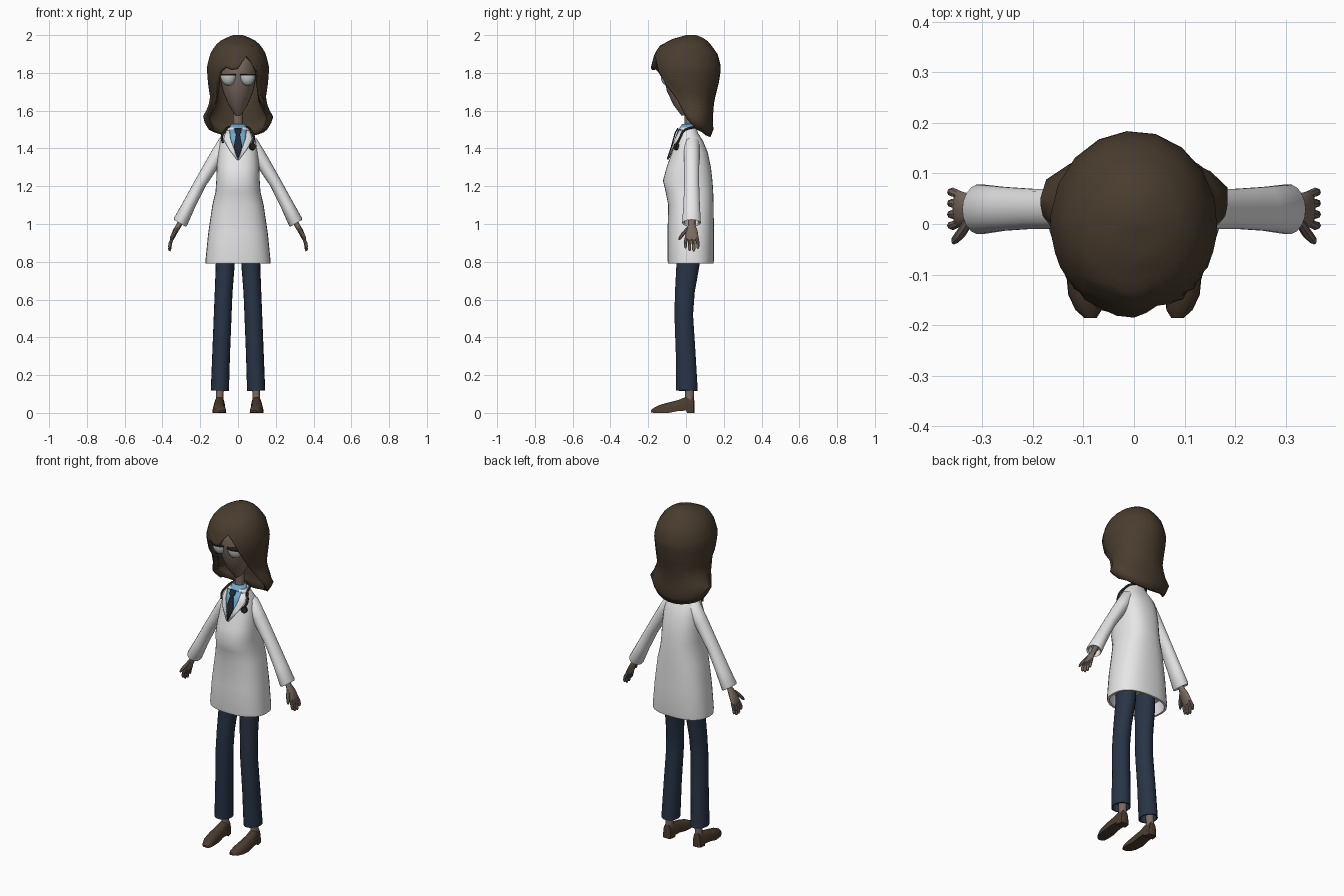
import bpy, bmesh
from math import sin, cos, pi, radians, copysign
from mathutils import Vector

if "Cube" in bpy.data.objects:
    bpy.data.objects.remove(bpy.data.objects["Cube"], do_unlink=True)


def material(name, r, g, b):
    m = bpy.data.materials.new(name)
    m.use_nodes = True
    m.diffuse_color = (r, g, b, 1)
    bsdf = next(n for n in m.node_tree.nodes if n.type == 'BSDF_PRINCIPLED')
    bsdf.inputs["Base Color"].default_value = (r, g, b, 1)
    return m


WHITE = material("coat white", .8, .8, .8)
HAIR = material("hair brown", .068, .046, .028)
SKIN = material("skin", .2, .148, .118)
NAVY = material("trouser navy", .021, .034, .06)
SHOE = material("shoe brown", .07, .045, .028)
BLUE = material("shirt blue", .16, .39, .6)
TIE = material("tie navy", .014, .02, .035)
DARK = material("dark rubber", .02, .016, .013)
LENS = material("eye grey", .58, .61, .61)
made = []


def finish(name, bm, mat):
    bmesh.ops.recalc_face_normals(bm, faces=bm.faces)
    me = bpy.data.meshes.new(name)
    bm.to_mesh(me)
    bm.free()
    me.materials.append(mat)
    ob = bpy.data.objects.new(name, me)
    bpy.context.collection.objects.link(ob)
    made.append(ob)
    return ob


def loft(name, rings, mat, closed=True, caps=(True, True)):
    """Skin a list of equal-length point rings."""
    bm = bmesh.new()
    vs = [[bm.verts.new(p) for p in r] for r in rings]
    n = len(vs[0])
    for a, b in zip(vs, vs[1:]):
        for i in range(n if closed else n - 1):
            j = (i + 1) % n
            bm.faces.new((a[i], a[j], b[j], b[i]))
    for ring, cap in zip((vs[0], vs[-1]), caps):
        if cap:
            bm.faces.new(ring)
    return finish(name, bm, mat)


def solidify(ob, thickness, offset):
    m = ob.modifiers.new("thickness", 'SOLIDIFY')
    m.thickness, m.offset = thickness, offset


def power(v, e):
    return copysign(abs(v) ** e, v)


def sections(table, n=24, e=1.0):
    """Horizontal rings from rows of height, half width, front y, back y."""
    return [[(w * power(cos(2 * pi * i / n), e),
              (f + b) / 2 + (b - f) / 2 * power(sin(2 * pi * i / n), e), z)
             for i in range(n)] for z, w, f, b in table]


def at(table, v):
    """Interpolate a table sorted by its first column."""
    for p, q in zip(table, table[1:]):
        if v <= q[0]:
            t = max(0, (v - p[0]) / (q[0] - p[0]))
            return [a + (b - a) * t for a, b in zip(p, q)]
    return table[-1]


def limb(name, rows, mat, n=14):
    """Tube through rows of x, y, z, thickness, depth radius."""
    pts = [Vector(r[:3]) for r in rows]
    d = (pts[-1] - pts[0]).normalized()
    side = d.cross(Vector((0, 1, 0))).normalized()
    deep = side.cross(d)
    return loft(name, [[p + side * r[3] * cos(2 * pi * i / n) + deep * r[4] * sin(2 * pi * i / n)
                        for i in range(n)] for p, r in zip(pts, rows)], mat)


def mirrored(rows, s):
    return [(s * r[0], *r[1:]) for r in rows]


# Coat body with a recessed hem
COAT = [(.79, .172, -.095, .145), (.81, .172, -.098, .148), (.95, .158, -.098, .148),
        (1.1, .136, -.094, .146), (1.17, .119, -.108, .144), (1.23, .115, -.122, .14),
        (1.3, .113, -.103, .132), (1.38, .106, -.074, .115), (1.44, .095, -.056, .09),
        (1.48, .075, -.046, .065), (1.51, .05, -.03, .055)]
EXP = .82
inner = [(.86, .15, -.08, .13), (.79, .16, -.083, .133)]
loft("coat_body", sections(inner + COAT, 32, EXP), WHITE)


def coat_front(x, z):
    _, w, f, b = at(COAT, z)
    c = min(abs(x) / w, .97) ** (1 / EXP)
    return (f + b) / 2 - (b - f) / 2 * (1 - c * c) ** (EXP / 2)


def front_patch(name, rows, lift, mat):
    """Thin cloth on the chest from rows of height, left x, right x."""
    grid = []
    for z, a, b in rows:
        xs = [a + (b - a) * i / 6 for i in range(7)]
        grid.append([(x, coat_front(x, z) - lift, z) for x in xs])
    solidify(loft(name, grid, mat, False, (False, False)), .006, 0)


# Shirt, tie and lapels
front_patch("shirt_front", [(1.35, -.002, .002), (1.4, -.022, .022), (1.45, -.04, .04),
                            (1.5, -.045, .045)], .004, BLUE)
front_patch("tie", [(1.345, -.002, .002), (1.41, -.022, .022), (1.478, -.009, .009),
                    (1.483, -.016, .016), (1.507, -.018, .018)], .012, TIE)
for s, side in ((1, "left"), (-1, "right")):
    front_patch(side + "_lapel", [(1.34, 0, s * .006), (1.4, s * .022, s * .05),
                                  (1.45, s * .04, s * .075), (1.495, s * .045, s * .06)],
                .008, WHITE)
collar = loft("shirt_collar", sections([(1.485, .056, -.046, .055), (1.5, .05, -.04, .052),
                                        (1.53, .036, -.02, .045)]), BLUE, True, (False, False))
solidify(collar, .006, -1)

# Neck and head
loft("neck", sections([(1.44, .03, -.012, .045), (1.55, .026, -.008, .04),
                       (1.66, .028, -.012, .045)], 16), SKIN)
loft("head", sections([(1.575, .012, -.025, .01), (1.59, .026, -.036, .03), (1.63, .05, -.066, .06),
                       (1.7, .08, -.1, .1), (1.77, .095, -.117, .12), (1.85, .1, -.122, .13),
                       (1.91, .085, -.1, .11), (1.95, .05, -.05, .07)]), SKIN)

# Hair: each column follows the profile down to its own cut length
PROFILE = [(1.46, .12, 0, .13), (1.5, .155, -.02, .145), (1.56, .192, -.05, .144),
           (1.6, .168, -.07, .144), (1.66, .147, -.1, .152), (1.75, .16, -.165, .175),
           (1.83, .166, -.186, .187), (1.9, .148, -.167, .168), (1.945, .122, -.138, .135),
           (1.98, .08, -.07, .105), (2.0, .025, 0, .055)]
CUT = [(-85, 1.5), (-72, 1.53), (-62, 1.56), (-54, 1.66), (-46, 1.73), (-36, 1.8), (-24, 1.83),
       (-12, 1.815), (0, 1.82), (9, 1.86), (18, 1.89), (27, 1.86), (36, 1.81), (46, 1.73),
       (54, 1.66), (62, 1.56), (72, 1.53), (85, 1.5)]
CUT += [(a, 1.5 - .04 * sin(radians(a - 85))) for a in range(105, 270, 20)]
hair_rows = []
for k in range(19):
    ring = []
    for deg, low in CUT:
        z = 2 - (2 - low) * (k / 18) ** 1.3
        _, w, f, b = at(PROFILE, z)
        a = radians(deg)
        ring.append((w * sin(a), (f + b) / 2 - (b - f) / 2 * cos(a), z))
    hair_rows.append(ring)
solidify(loft("hair", hair_rows, HAIR, True, (True, False)), .025, -1)

# Eyes: lower half domes under flat dark lids
for s, side in ((1, "left"), (-1, "right")):
    bm = bmesh.new()
    bmesh.ops.create_uvsphere(bm, u_segments=20, v_segments=12, radius=1)
    cut = bmesh.ops.bisect_plane(bm, geom=bm.verts[:] + bm.edges[:] + bm.faces[:],
                                 plane_co=(0, 0, .001), plane_no=(0, 0, 1), clear_outer=True)
    bmesh.ops.holes_fill(bm, edges=[e for e in cut["geom_cut"] if isinstance(e, bmesh.types.BMEdge)])
    bmesh.ops.scale(bm, vec=(.042, .034, .054), verts=bm.verts)
    eye = finish(side + "_eye", bm, LENS)
    eye.location = (s * .05, -.1, 1.787)
    bm = bmesh.new()
    bmesh.ops.create_cone(bm, cap_ends=True, segments=20, radius1=1, radius2=1, depth=1)
    bmesh.ops.scale(bm, vec=(.046, .037, .007), verts=bm.verts)
    lid = finish(side + "_eyelid", bm, DARK)
    lid.location = (s * .05, -.1, 1.79)

# Arms, hands, legs and shoes
for s, side in ((1, "left"), (-1, "right")):
    limb(side + "_sleeve", mirrored([
        (.045, .03, 1.455, .02, .02), (.064, .03, 1.43, .042, .042), (.12, .03, 1.345, .038, .041),
        (.2, .03, 1.215, .032, .04), (.26, .03, 1.1, .035, .044), (.305, .029, 1.01, .04, .05),
        (.308, .029, 1.004, .037, .047), (.305, .029, 1.01, .03, .038),
        (.29, .029, 1.04, .026, .034)], s), WHITE, 18)
    limb(side + "_palm", mirrored([
        (.285, .03, 1.05, .015, .02), (.312, .03, .995, .014, .019), (.33, .03, .965, .014, .031),
        (.347, .03, .93, .012, .036), (.352, .03, .915, .008, .033)], s), SKIN, 12)
    for k, tip in enumerate((.872, .858, .856, .87)):
        y = .003 + .018 * k
        y2 = y + (k - 1.5) * .004
        limb(f"{side}_finger_{k + 1}", mirrored([
            (.345, y, .93, .008, .009), (.358, y2, .9, .009, .009),
            (.362, y2, tip + .008, .008, .008), (.362, y2, tip, .004, .004)], s), SKIN, 8)
    limb(side + "_thumb", mirrored([
        (.325, .008, .975, .009, .01), (.342, -.018, .945, .01, .01),
        (.354, -.032, .925, .008, .008), (.357, -.037, .917, .004, .004)], s), SKIN, 8)
    limb(side + "_trouser_leg", mirrored([
        (.065, .014, .88, .05, .064), (.068, .01, .78, .05, .062), (.076, -.006, .64, .047, .053),
        (.081, -.012, .52, .047, .05), (.089, -.002, .32, .047, .053), (.096, .005, .118, .048, .058),
        (.096, .005, .118, .042, .052), (.095, .005, .16, .038, .048)], s), NAVY, 18)
    limb(side + "_ankle", mirrored([(.095, .018, .2, .022, .025), (.097, .018, .06, .02, .024)], s), SKIN)
    # Shoe sections: y, centre x, half width, sole height, top height
    shoe = []
    for y, cx, w, low, top in ((.046, .098, .016, 0, .055), (.04, .098, .025, 0, .084),
                               (.005, .098, .03, 0, .086), (.002, .098, .03, .012, .086),
                               (-.04, .1, .032, .01, .068), (-.09, .1, .035, 0, .056),
                               (-.14, .096, .034, 0, .042), (-.17, .09, .026, 0, .027),
                               (-.186, .086, .012, .002, .014)):
        shoe.append([(s * (cx + w * power(cos(pi * i / 10), .8)), y,
                      low + (top - low) * sin(pi * i / 10) ** .8 if 0 < i < 10 else low)
                     for i in range(11)])
    loft(side + "_shoe", shoe, SHOE)

# Stethoscope: tube around the neck, chest piece and ear piece
curve = bpy.data.curves.new("stethoscope_tube", 'CURVE')
curve.dimensions = '3D'
curve.bevel_depth = .006
curve.bevel_resolution = 2
path = [(.076, coat_front(.076, 1.42) - .008, 1.42), (.084, -.03, 1.46), (.068, -.01, 1.495),
        (.05, .04, 1.512), (0, .062, 1.515), (-.05, .04, 1.512), (-.068, -.01, 1.495),
        (-.086, -.03, 1.46), (-.08, coat_front(.08, 1.43) - .008, 1.43)]
spline = curve.splines.new('BEZIER')
spline.bezier_points.add(len(path) - 1)
for bp, p in zip(spline.bezier_points, path):
    bp.co = p
    bp.handle_left_type = bp.handle_right_type = 'AUTO'
curve.materials.append(DARK)
bpy.context.collection.objects.link(bpy.data.objects.new("stethoscope_tube", curve))
bm = bmesh.new()
bmesh.ops.create_cone(bm, cap_ends=True, segments=16, radius1=.019, radius2=.016, depth=.014)
disc = finish("stethoscope_chest_piece", bm, DARK)
disc.location = (.077, coat_front(.077, 1.41) - .01, 1.41)
disc.rotation_euler = (radians(75), 0, radians(30))

# Smooth shading with sharp creases kept
bpy.ops.object.select_all(action='DESELECT')
for ob in made:
    ob.select_set(True)
bpy.context.view_layer.objects.active = made[0]
bpy.ops.object.shade_smooth_by_angle(angle=radians(40))
